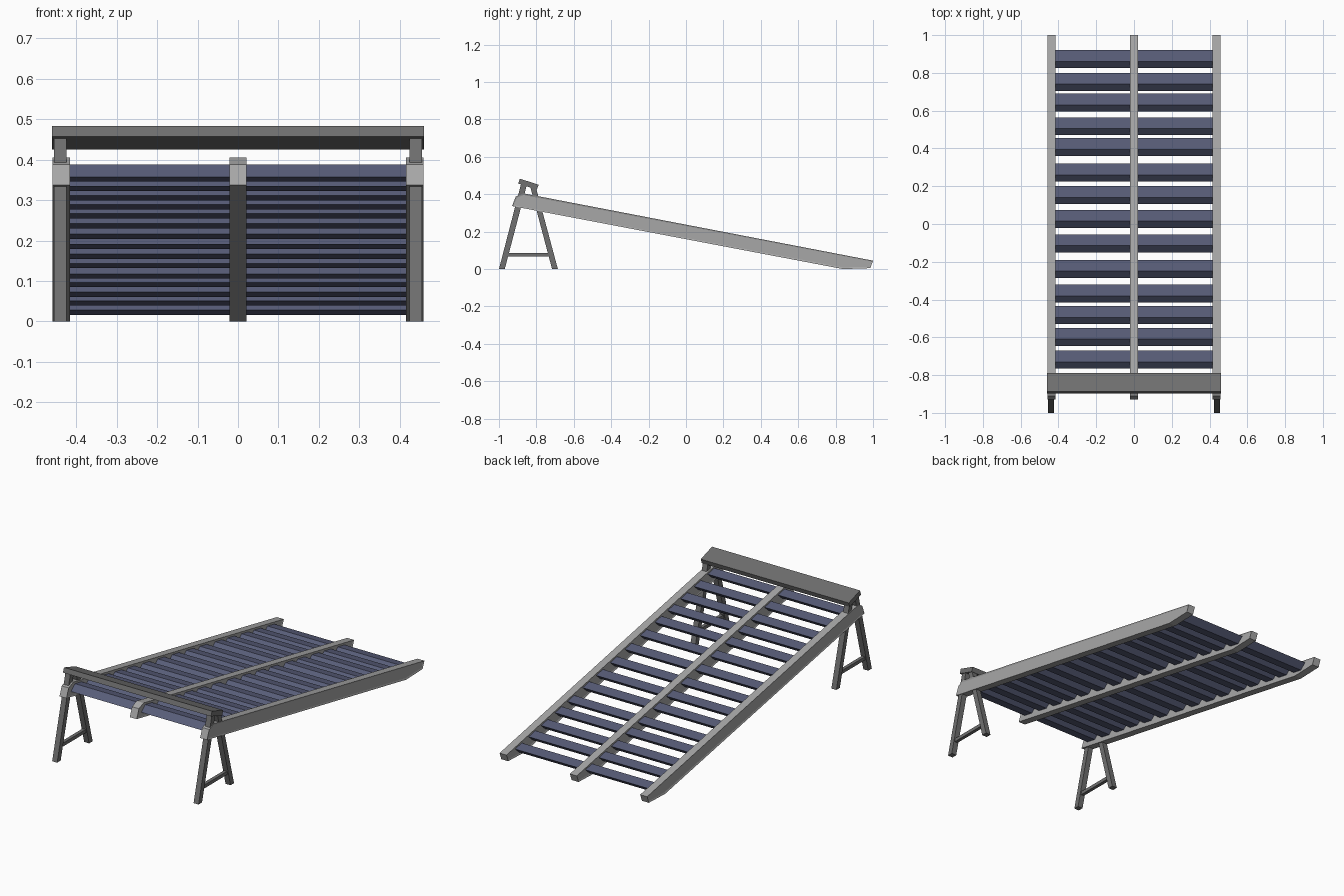
import bpy, bmesh

cube = bpy.data.objects.get("Cube")
if cube:
    bpy.data.objects.remove(cube, do_unlink=True)


def material(name, color):
    mat = bpy.data.materials.new(name)
    mat.use_nodes = True
    mat.diffuse_color = (*color, 1)
    bsdf = mat.node_tree.nodes["Principled BSDF"]
    bsdf.inputs["Base Color"].default_value = (*color, 1)
    bsdf.inputs["Roughness"].default_value = 0.8
    return mat


LIGHT_GREY = material("light grey", (0.39, 0.39, 0.39))
DARK_GREY = material("dark grey", (0.16, 0.16, 0.16))
SLATE_BLUE = material("slate blue", (0.098, 0.11, 0.19))


def prism(name, profile, x0, x1, mat, recess=False):
    """Extrude a (y, z) outline from x0 to x1; optionally recess both flat sides."""
    bm = bmesh.new()
    face = bm.faces.new([bm.verts.new((x0, y, z)) for y, z in profile])
    ext = bmesh.ops.extrude_face_region(bm, geom=[face])
    moved = [v for v in ext["geom"] if isinstance(v, bmesh.types.BMVert)]
    bmesh.ops.translate(bm, verts=moved, vec=(x1 - x0, 0, 0))
    bmesh.ops.recalc_face_normals(bm, faces=bm.faces[:])
    if recess:
        sides = [f for f in bm.faces if abs(f.normal.x) > 0.9]
        bmesh.ops.inset_individual(bm, faces=sides, thickness=0.009, depth=-0.003)
    mesh = bpy.data.meshes.new(name)
    bm.to_mesh(mesh)
    bm.free()
    mesh.materials.append(mat)
    obj = bpy.data.objects.new(name, mesh)
    bpy.context.collection.objects.link(obj)
    return obj


def ramp_top(y):
    """Height of the upper edge of the rails."""
    return 0.405 - 0.1925 * (y + 0.87)


# Three sloping rails
rail_outline = [(-0.93, 0.337), (-0.91, 0.388), (-0.87, 0.405),
                (1.0, 0.045), (0.985, 0.005), (0.84, 0.0)]
for name, x in (("right_rail", -0.437), ("centre_rail", 0), ("left_rail", 0.437)):
    prism(name, rail_outline, x - 0.0215, x + 0.0215, LIGHT_GREY, recess=True)

# Slats with a sheared section, slightly uneven spacing
slat_backs = [-0.79, -0.67, -0.55, -0.435, -0.32, -0.19, -0.055, 0.075,
              0.20, 0.32, 0.455, 0.565, 0.69, 0.80, 0.92]
for i, back in enumerate(slat_backs):
    front = back - 0.06
    z_front, z_back = ramp_top(front) - 0.013, ramp_top(back) - 0.013
    section = [(back, z_back), (front, z_front),
               (front - 0.035, z_front - 0.031), (back - 0.035, z_back - 0.031)]
    for side, x0, x1 in (("right", -0.42, -0.015), ("left", 0.015, 0.42)):
        prism(f"{side}_slat_{i + 1}", section, x0, x1, SLATE_BLUE)

# Trestle at each side: two splayed legs and a low brace
front_leg = [(-1.0, 0), (-0.969, 0), (-0.852, 0.446), (-0.882, 0.455)]
back_leg = [(-0.716, 0), (-0.685, 0), (-0.800, 0.428), (-0.832, 0.438)]
brace = [(-0.97, 0.066), (-0.715, 0.066), (-0.72, 0.085), (-0.965, 0.085)]
for side, s in (("right", -1), ("left", 1)):
    prism(f"{side}_front_leg", front_leg, s * 0.424, s * 0.455, DARK_GREY)
    prism(f"{side}_back_leg", back_leg, s * 0.424, s * 0.455, DARK_GREY)
    prism(f"{side}_brace", brace, s * 0.430, s * 0.449, DARK_GREY)

# Tilted beam across the top of the trestles
beam = [(-0.888, 0.483), (-0.897, 0.457), (-0.797, 0.425), (-0.788, 0.451)]
prism("cross_beam", beam, -0.46, 0.46, DARK_GREY)
